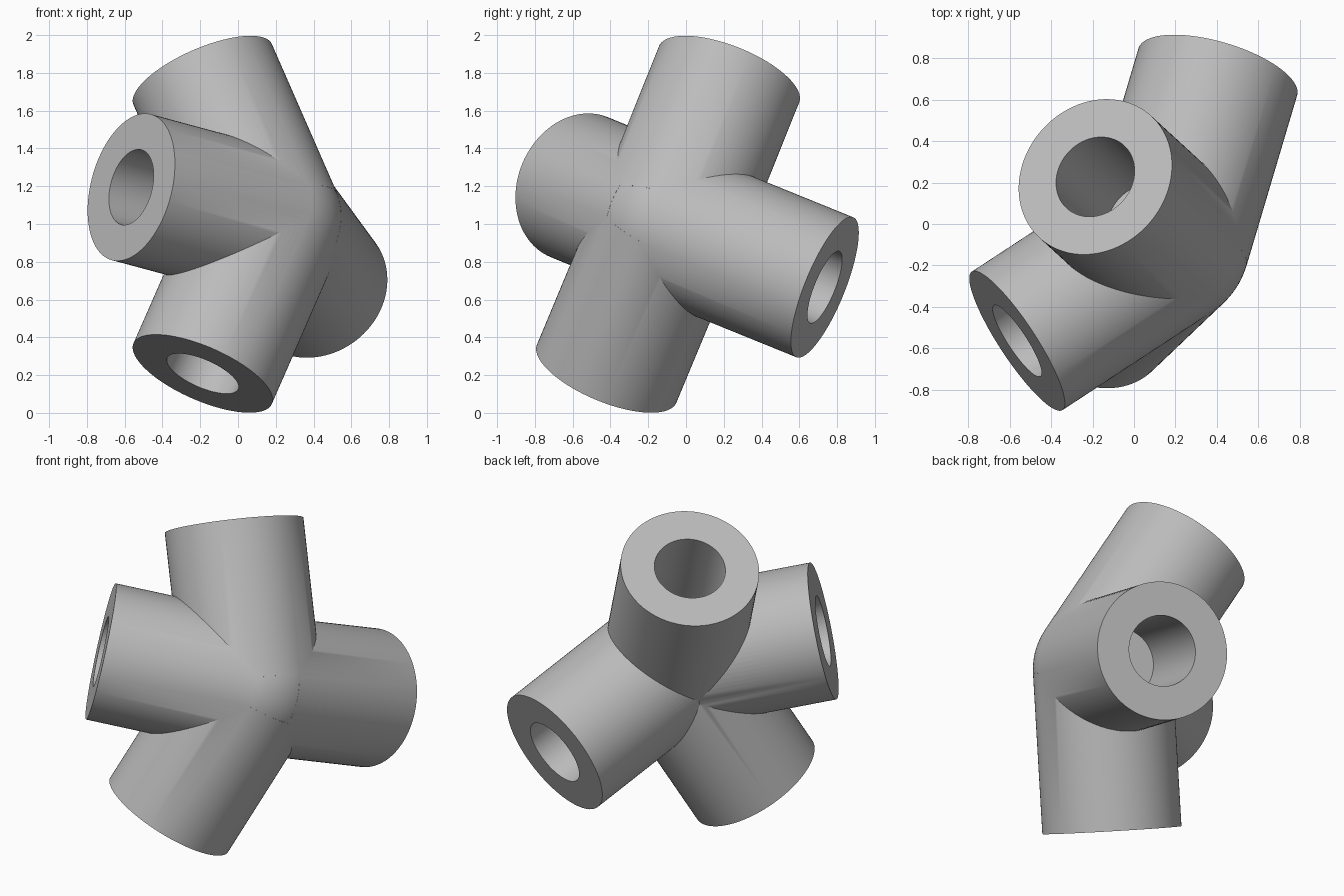
import bpy
from mathutils import Vector

cube = bpy.data.objects.get("Cube")
if cube:
    bpy.data.objects.remove(cube, do_unlink=True)

CENTRE = Vector((0.16, -0.09, 1.0))
RADIUS, BORE, DEPTH, SIDES = 0.4, 0.205, 0.65, 96

# Centre of the open end of each socket
ENDS = {
    "upper": Vector((-0.187, 0.228, 1.792)),
    "lower": Vector((-0.187, -0.42, 0.208)),
    "front": Vector((-0.565, -0.565, 1.195)),
    "back": Vector((0.405, 0.735, 0.665)),
}

grey = bpy.data.materials.new("plain_grey")
grey.use_nodes = True
colour = (0.5, 0.5, 0.5, 1)
grey.diffuse_color = colour
grey.node_tree.nodes["Principled BSDF"].inputs["Base Color"].default_value = colour


def rod(name, start, end, radius):
    """Solid cylinder between two points."""
    axis = end - start
    bpy.ops.mesh.primitive_cylinder_add(
        vertices=SIDES, radius=radius, depth=axis.length, location=(start + end) / 2,
        rotation=axis.to_track_quat("Z", "Y").to_euler())
    obj = bpy.context.object
    obj.name = name
    obj.data.materials.append(grey)
    return obj


def combine(target, tool, operation):
    """Apply a boolean and discard the tool."""
    tool.hide_render = True
    mod = target.modifiers.new(operation.lower(), "BOOLEAN")
    mod.operation, mod.solver, mod.object = operation, "EXACT", tool
    bpy.context.view_layer.objects.active = target
    bpy.ops.object.modifier_apply(modifier=mod.name)
    bpy.data.objects.remove(tool, do_unlink=True)


# Rounded hub where the sockets meet
bpy.ops.mesh.primitive_uv_sphere_add(
    segments=SIDES, ring_count=SIDES // 2, radius=RADIUS - 0.0005, location=CENTRE)
joint = bpy.context.object
joint.name = "pipe_joint"
joint.data.materials.append(grey)

# Sockets joined to the hub
for name, end in ENDS.items():
    combine(joint, rod(name + "_socket", CENTRE, end, RADIUS), "UNION")

# Blind bores
for name, end in ENDS.items():
    axis = (end - CENTRE).normalized()
    combine(joint, rod(name + "_bore", end - axis * DEPTH, end + axis * 0.1, BORE), "DIFFERENCE")

bpy.ops.object.select_all(action="DESELECT")
joint.select_set(True)
bpy.context.view_layer.objects.active = joint
bpy.ops.object.shade_smooth_by_angle(angle=0.5)
